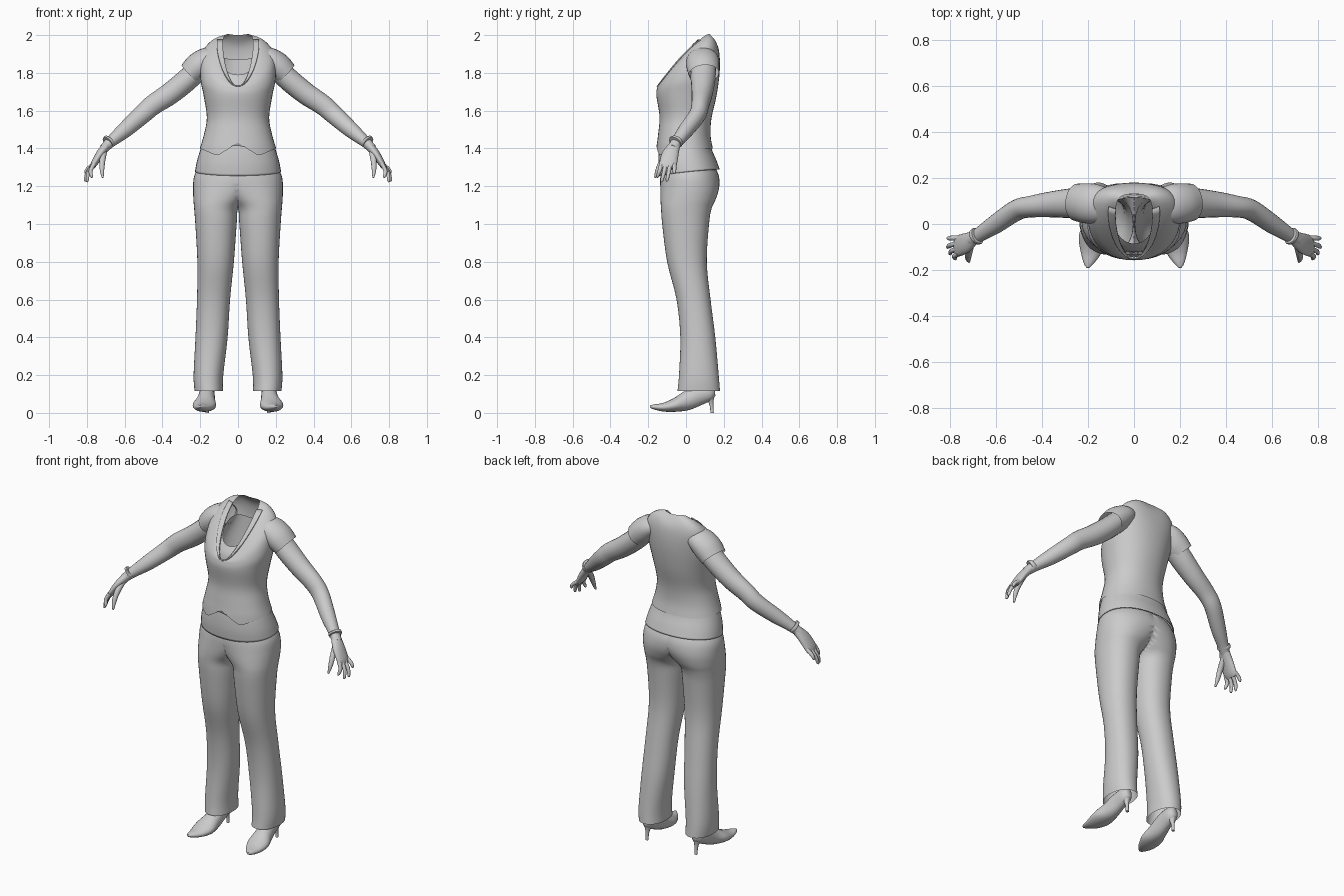
import bpy, bmesh, math
from mathutils import Vector

cube = bpy.data.objects.get("Cube")
if cube:
    bpy.data.objects.remove(cube, do_unlink=True)

grey = bpy.data.materials.new("plain_grey")
grey.use_nodes = True
grey.diffuse_color = (0.6, 0.6, 0.6, 1)
grey.node_tree.nodes["Principled BSDF"].inputs["Base Color"].default_value = grey.diffuse_color

SIDES = 40


def dense(rows, steps=4):
    """Smoothly interpolate a short list of cross-section rows."""
    last, out = len(rows) - 1, []
    for i in range(last):
        quad = [rows[min(max(i + k, 0), last)] for k in (-1, 0, 1, 2)]
        for s in range(steps):
            t = s / steps
            out.append([b + t * ((c - a) + t * ((2 * a - 5 * b + 4 * c - d)
                        + t * (3 * b - a - 3 * c + d))) / 2 for a, b, c, d in zip(*quad)])
    return out + [list(rows[last])]


def oval(front_y, front_z, back_y, back_z, left, right, lift=0, push=0, power=0.92):
    """Closed ring around the body; lift and push move its sides up and back."""
    ring = []
    for i in range(SIDES):
        a = math.tau * i / SIDES
        s, c = [math.copysign(abs(v) ** power, v) for v in (math.sin(a), -math.cos(a))]
        bow = math.sin(a) ** 2
        ring.append(Vector(((left + right) / 2 + s * (right - left) / 2,
                            (front_y + back_y) / 2 + c * (back_y - front_y) / 2 + push * bow,
                            (front_z + back_z) / 2 + c * (back_z - front_z) / 2 + lift * bow)))
    return ring


def tube_rings(rows, axis, sides):
    """Rings across a path of x, y, z, radius along axis, other radius."""
    rings, pts = [], [Vector(r[:3]) for r in rows]
    for i, p in enumerate(pts):
        way = (pts[min(i + 1, len(pts) - 1)] - pts[max(i - 1, 0)]).normalized()
        u = (Vector(axis) - way * way.dot(Vector(axis))).normalized()
        v = way.cross(u)
        angles = [math.tau * k / sides for k in range(sides)]
        rings.append([p + u * rows[i][3] * math.cos(a) + v * rows[i][4] * math.sin(a) for a in angles])
    return rings


def loft(name, rings, mirror=False, caps=False, drop=None, thickness=0):
    bm = bmesh.new()
    loops = [[bm.verts.new(p) for p in ring] for ring in rings]
    n = len(loops[0])
    for low, high in zip(loops, loops[1:]):
        for k in range(n):
            bm.faces.new((low[k], low[(k + 1) % n], high[(k + 1) % n], high[k]))
    if caps:
        bm.faces.new(loops[0])
        bm.faces.new(loops[-1])
    if drop:
        unwanted = [f for f in bm.faces if drop(f)]
        bmesh.ops.delete(bm, geom=unwanted, context='FACES')
    bmesh.ops.remove_doubles(bm, verts=bm.verts, dist=0.0002)
    bmesh.ops.recalc_face_normals(bm, faces=bm.faces)
    mesh = bpy.data.meshes.new(name)
    bm.to_mesh(mesh)
    bm.free()
    mesh.materials.append(grey)
    obj = bpy.data.objects.new(name, mesh)
    bpy.context.collection.objects.link(obj)
    if thickness:
        obj.modifiers.new("thickness", 'SOLIDIFY').thickness = thickness
    if mirror:
        obj.modifiers.new("mirror", 'MIRROR').merge_threshold = 0.001
    bpy.ops.object.select_all(action='DESELECT')
    obj.select_set(True)
    bpy.context.view_layer.objects.active = obj
    bpy.ops.object.shade_smooth_by_angle(angle=math.radians(50))
    return obj


def tube(name, rows, axis=(0, 1, 0), sides=20, caps=True, mirror=True):
    return loft(name, tube_rings(dense(rows), axis, sides), mirror, caps)


# Trousers: one leg with half the hips, mirrored (z, inner, outer, front, back)
leg_rows = [(.115, .08, .23, -.045, .18), (.2, .078, .235, -.037, .173),
            (.4, .055, .225, -.03, .155), (.6, .042, .217, -.05, .13),
            (.8, .022, .215, -.1, .11), (1, .007, .226, -.126, .122),
            (1.08, -.001, .232, -.132, .135), (1.13, -.05, .236, -.135, .157),
            (1.19, -.13, .238, -.136, .175), (1.25, -.21, .233, -.136, .175),
            (1.3, -.21, .21, -.125, .155)]
leg_rings = []
for z, inner, outer, front, back in dense(leg_rows):
    ring = oval(front, z, back, z, inner, outer)
    leg_rings.append([Vector((max(p.x, 0), p.y, p.z)) for p in ring])
loft("trousers", leg_rings, mirror=True,
     drop=lambda f: all(v.co.x < 1e-5 for v in f.verts))


# Upper body rings (front y, front z, back y, back z, half width, lift, push)
def body(rows, steps=4):
    return [oval(fy, fz, by, bz, -w, w, lift, push) for fy, fz, by, bz, w, lift, push in dense(rows, steps)]


loft("shirt_hem", body([(-.143, 1.255, .178, 1.29, .228, .005, 0), (-.147, 1.32, .16, 1.34, .218, 0, 0),
                        (-.142, 1.4, .135, 1.4, .197, 0, 0), (-.13, 1.47, .12, 1.47, .17, 0, 0)]),
     thickness=.006)

neck = (-.143, 1.725, .13, 2, .08, .085, .05)
collar_base = (-.147, 1.73, .165, 1.95, .13, .115, .05)
vest_rings = body([(-.157, 1.4, .142, 1.4, .202, 0, 0), (-.147, 1.48, .13, 1.47, .18, 0, 0),
                   (-.14, 1.57, .135, 1.56, .165, 0, 0), (-.157, 1.68, .162, 1.68, .182, 0, 0),
                   (-.153, 1.72, .178, 1.8, .2, .02, .01), (-.149, 1.73, .178, 1.89, .19, .09, .04),
                   collar_base, neck])
# Pointed front hem
for p in vest_rings[0]:
    if p.y < 0:
        x = abs(p.x)
        p.z = 1.43 - .07 * x / .11 if x < .11 else 1.36 + .04 * (x - .11) / .09
loft("vest", vest_rings)

# Lapels lie just over the vest, around the front of the neck
edge = [a + (b - a) * .65 for a, b in zip(neck, collar_base)]
lapel_rings = [[p + Vector((0, -.006, .006)) for p in ring] for ring in body([neck, edge])]
loft("lapels", lapel_rings, thickness=.006,
     drop=lambda f: f.calc_center_median().y > .07)

# Scooped undershirt inside the neckline
loft("undershirt", body([(-.125, 1.65, .13, 1.65, .15, 0, 0), (-.115, 1.74, .14, 1.78, .14, .01, .01),
                         (-.085, 1.79, .145, 1.87, .1, .04, .03)]))

# Sleeves and arms
tube("sleeves", [(.12, .085, 1.885, .07, .05), (.165, .088, 1.87, .085, .065),
                 (.21, .09, 1.835, .087, .073), (.252, .095, 1.795, .08, .066)], caps=False, sides=28)
tube("arms", [(.2, .092, 1.83, .068, .058), (.27, .09, 1.763, .065, .06),
              (.36, .085, 1.69, .056, .058), (.45, .075, 1.63, .047, .054),
              (.51, .06, 1.577, .045, .05), (.6, 0, 1.497, .041, .042),
              (.67, -.045, 1.438, .032, .03), (.71, -.07, 1.4, .028, .024)])
tube("bracelets", [(.678, -.05, 1.442, .036, .035), (.683, -.053, 1.437, .039, .037),
                   (.69, -.058, 1.431, .036, .035)])

# Hands with four fingers and a thumb
tube("palms", [(.695, -.06, 1.415, .03, .024), (.73, -.083, 1.37, .044, .022),
               (.763, -.095, 1.317, .046, .017), (.775, -.098, 1.295, .038, .01)])
tips = [(.775, -.15, 1.245), (.798, -.128, 1.222), (.808, -.1, 1.226), (.806, -.062, 1.265)]
for i, (x, y, z) in enumerate(tips):
    base = (.762, -.13 + .023 * i, 1.318)
    knuckle = ((x + base[0]) / 2 + .012, (y + base[1]) / 2, (z + base[2]) / 2)
    tube("finger_%d" % (i + 1), [base + (.012, .012), knuckle + (.0105, .0105),
                                 (x, y, z + .008, .008, .008), (x, y, z, .003, .003)], sides=10)
tube("thumbs", [(.71, -.085, 1.385, .018, .018), (.718, -.125, 1.335, .016, .016),
                (.72, -.15, 1.285, .012, .012), (.716, -.164, 1.245, .005, .005)], sides=10)

# Pointed shoes with thin heels
tube("shoes", [(.163, .152, .115, .018, .025), (.163, .125, .11, .036, .045),
               (.165, .06, .092, .042, .055), (.17, 0, .062, .05, .05),
               (.178, -.06, .041, .062, .036), (.188, -.12, .03, .046, .023),
               (.198, -.17, .032, .022, .013), (.2, -.19, .035, .006, .006)], axis=(1, 0, 0))
tube("heels", [(.163, .125, .095, .028, .028), (.163, .132, .06, .014, .014),
               (.163, .136, .03, .009, .009), (.163, .138, 0, .009, .009)], axis=(1, 0, 0), sides=12)
